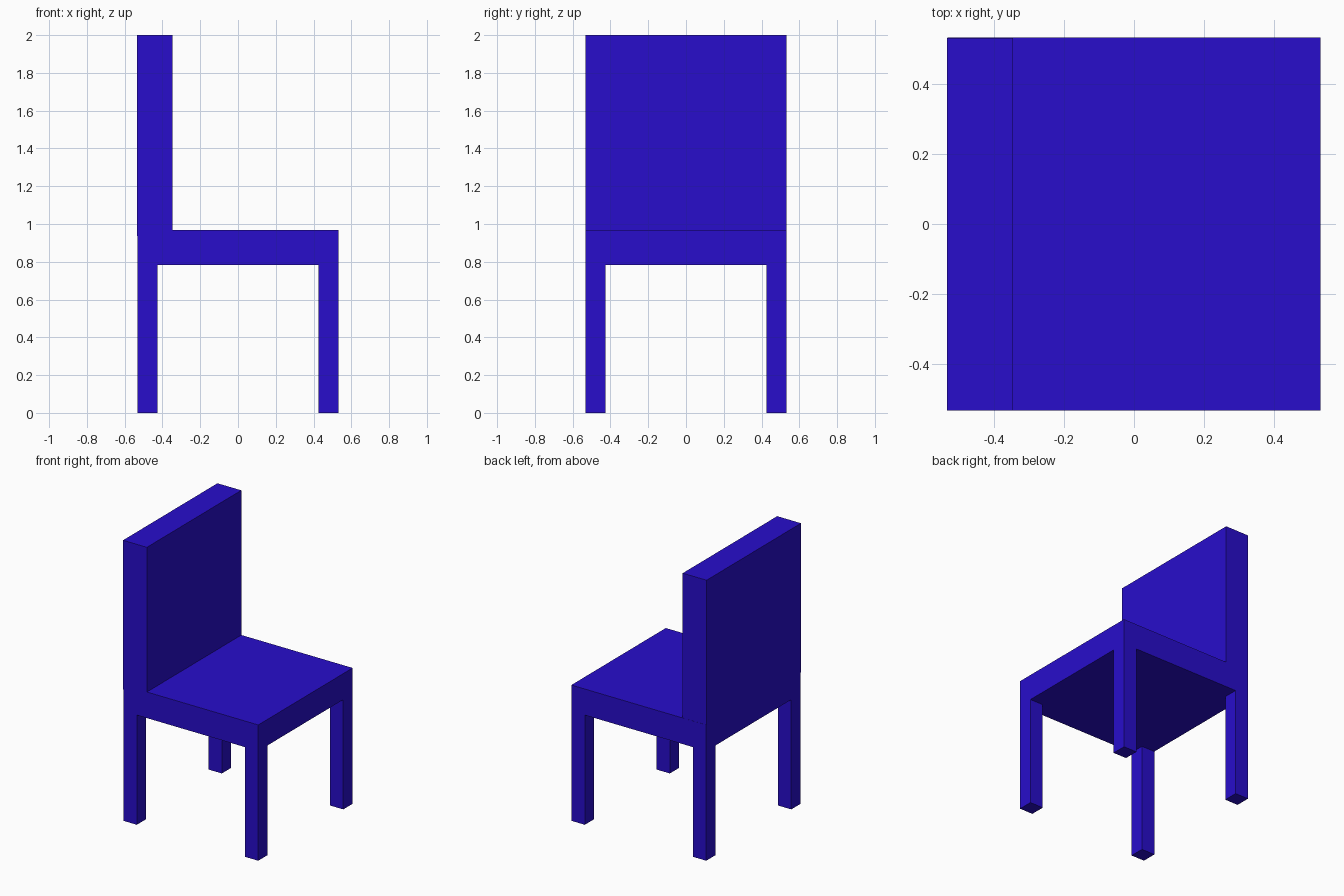
import bpy

if "Cube" in bpy.data.objects:
    bpy.data.objects.remove(bpy.data.objects["Cube"])

blue = bpy.data.materials.new("blue_paint")
blue.diffuse_color = (0.021, 0.004, 0.6, 1.0)
blue.use_nodes = True
blue.node_tree.nodes["Principled BSDF"].inputs["Base Color"].default_value = blue.diffuse_color


def box(name, lo, hi):
    """Box spanning two opposite corners."""
    bpy.ops.mesh.primitive_cube_add(size=1, location=[(a + b) / 2 for a, b in zip(lo, hi)])
    ob = bpy.context.object
    ob.name = name
    ob.scale = [b - a for a, b in zip(lo, hi)]
    bpy.ops.object.transform_apply(location=False, rotation=False, scale=True)
    ob.data.materials.append(blue)
    return ob


HALF = 0.532      # half width of the chair
LEG = 0.106       # leg thickness
SEAT_LOW, SEAT_TOP = 0.782, 0.968

# Seat slab
box("seat", (-HALF, -HALF, SEAT_LOW), (HALF, HALF, SEAT_TOP))

# Backrest on the -x side, sunk slightly into the seat
box("backrest", (-HALF - 0.002, -HALF - 0.001, 0.937), (-0.346, HALF - 0.001, 2.0))

# Four legs at the corners
c = HALF - LEG / 2
for side, sx in (("back", -1), ("front", 1)):
    for hand, sy in (("right", -1), ("left", 1)):
        x, y, h = sx * c, sy * c, LEG / 2
        box(f"{side}_{hand}_leg", (x - h, y - h, 0), (x + h, y + h, SEAT_LOW))
